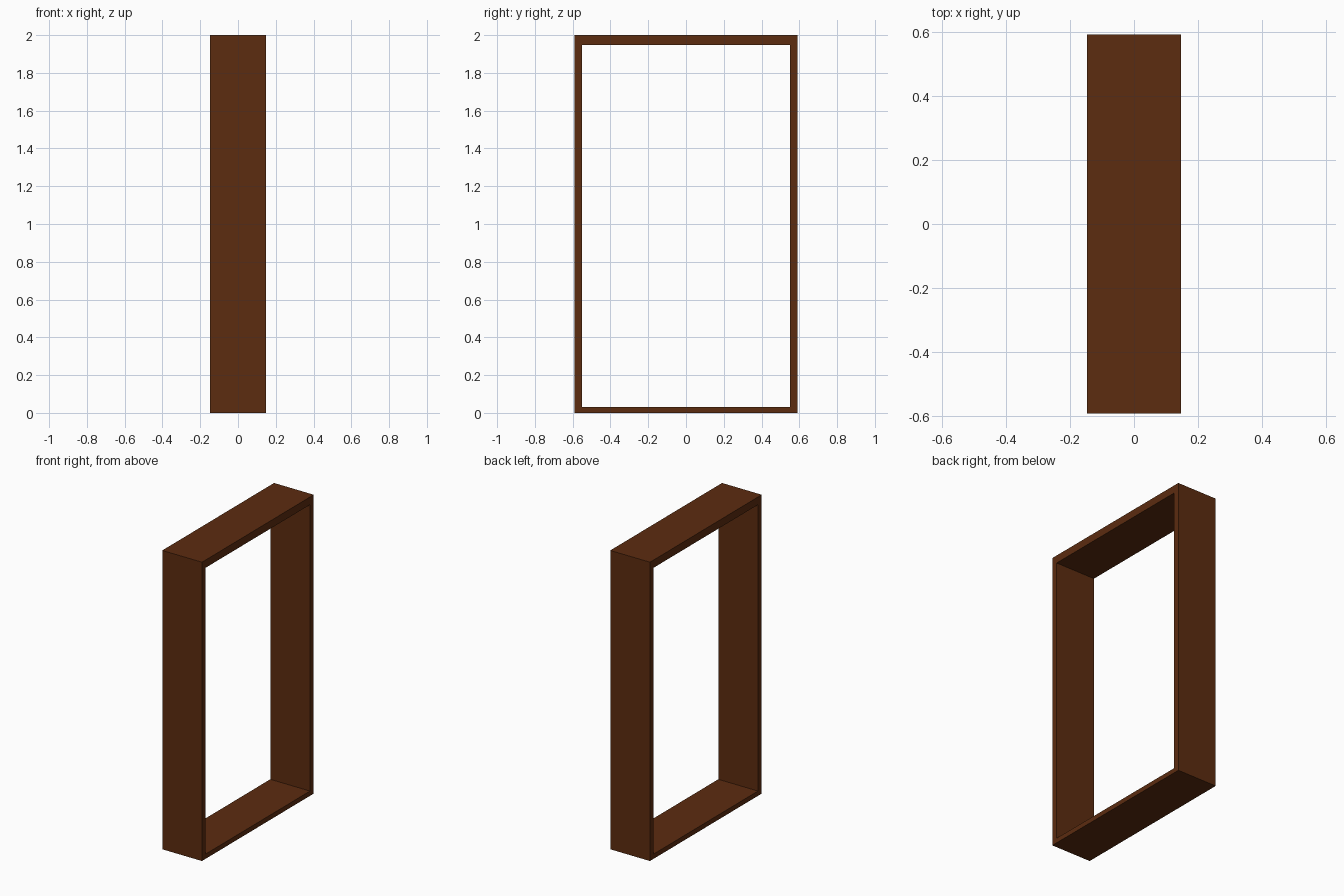
import bpy
import bmesh

if "Cube" in bpy.data.objects:
    bpy.data.objects.remove(bpy.data.objects["Cube"])

# Single dark brown wood colour
wood = bpy.data.materials.new("dark brown wood")
wood.diffuse_color = (0.107, 0.025, 0.005, 1.0)
wood.use_nodes = True
wood.node_tree.nodes["Principled BSDF"].inputs["Base Color"].default_value = wood.diffuse_color

HALF_DEPTH = 0.147


def rectangle(half_width, z_low, z_high):
    """Corners of an upright rectangle in the y-z plane."""
    return [(-half_width, z_low), (half_width, z_low),
            (half_width, z_high), (-half_width, z_high)]


# Door frame: one rectangular ring (posts, sill and thicker lintel), extruded along x
outer = rectangle(0.591, 0.0, 2.0)
inner = rectangle(0.551, 0.032, 1.948)

bm = bmesh.new()
out_v = [bm.verts.new((-HALF_DEPTH, y, z)) for y, z in outer]
in_v = [bm.verts.new((-HALF_DEPTH, y, z)) for y, z in inner]
ring = []
for i in range(4):
    j = (i + 1) % 4
    ring.append(bm.faces.new((out_v[i], out_v[j], in_v[j], in_v[i])))
result = bmesh.ops.extrude_face_region(bm, geom=ring, use_keep_orig=True)
moved = [g for g in result["geom"] if isinstance(g, bmesh.types.BMVert)]
bmesh.ops.translate(bm, verts=moved, vec=(2 * HALF_DEPTH, 0, 0))
bmesh.ops.recalc_face_normals(bm, faces=bm.faces[:])

mesh = bpy.data.meshes.new("door_frame")
bm.to_mesh(mesh)
bm.free()
mesh.materials.append(wood)
frame = bpy.data.objects.new("door_frame", mesh)
bpy.context.collection.objects.link(frame)
